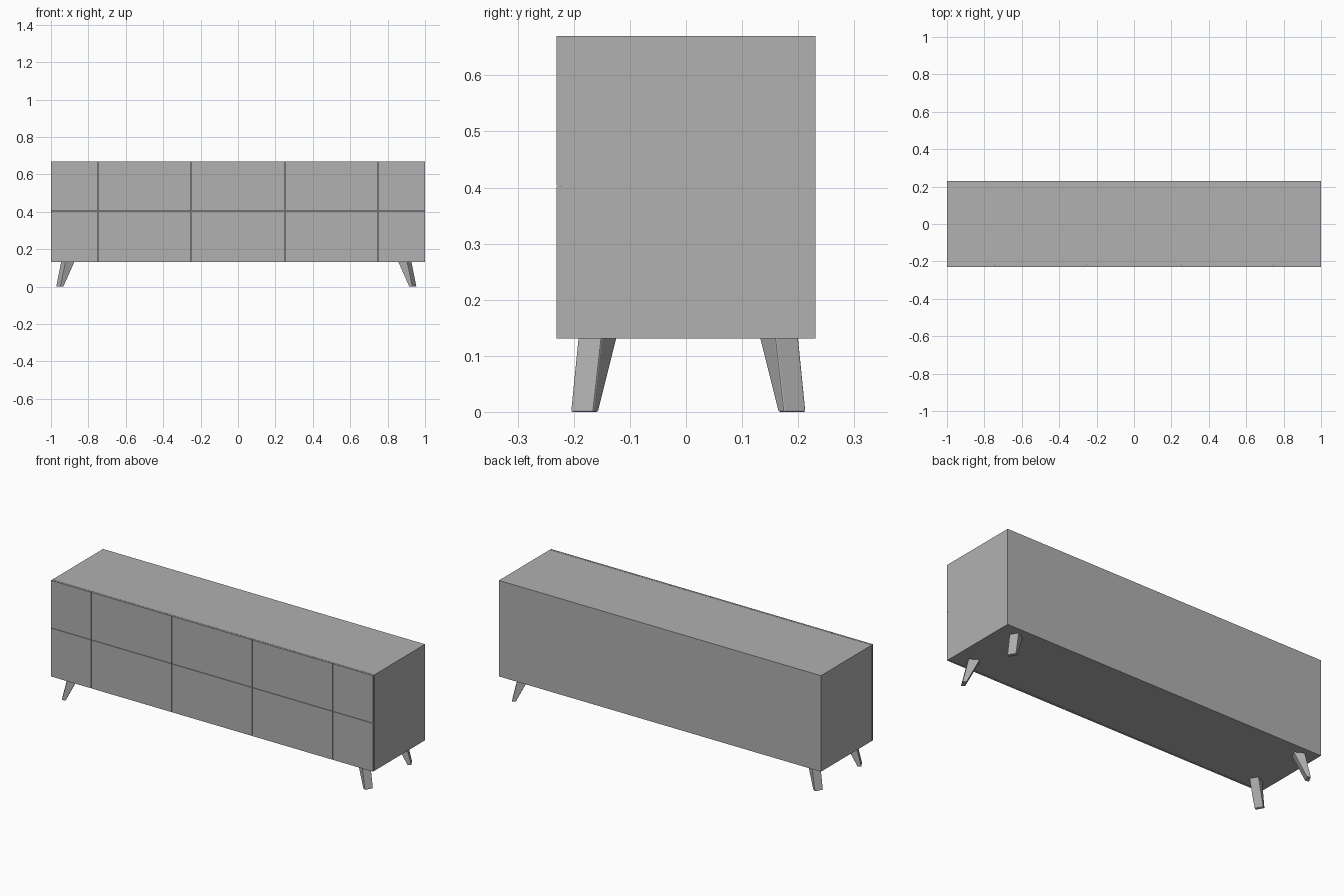
import bpy, bmesh, math
from mathutils import Vector

if "Cube" in bpy.data.objects:
    bpy.data.objects.remove(bpy.data.objects["Cube"])

Z0, ZM, Z1 = 0.131, 0.403, 0.670   # underside, drawer split, top

grey = bpy.data.materials.new("dark_grey")
grey.diffuse_color = (0.44, 0.44, 0.44, 1)
grey.use_nodes = True
grey.node_tree.nodes["Principled BSDF"].inputs["Base Color"].default_value = grey.diffuse_color


def make_object(name, bm):
    bmesh.ops.recalc_face_normals(bm, faces=bm.faces)
    mesh = bpy.data.meshes.new(name)
    bm.to_mesh(mesh)
    bm.free()
    mesh.materials.append(grey)
    ob = bpy.data.objects.new(name, mesh)
    bpy.context.collection.objects.link(ob)
    return ob


def box(name, lo, hi):
    bm = bmesh.new()
    bmesh.ops.create_cube(bm, size=1)
    for v in bm.verts:
        v.co = Vector([l + (c + 0.5) * (h - l) for c, l, h in zip(v.co, lo, hi)])
    return make_object(name, bm)


def leg(name, sx, sy):
    # tapered block, turned 30 degrees and splayed outwards
    ca, sa = math.cos(math.radians(30)), math.sin(math.radians(30))
    bm = bmesh.new()
    rings = []
    for cx, cy, z, a, b in ((0.944, 0.185, 0, 0.020, 0.046),
                            (0.9015, 0.162, Z0 + 0.0005, 0.056, 0.048)):
        ring = []
        for u, v in ((-1, -1), (1, -1), (1, 1), (-1, 1)):
            p, q = u * a / 2, v * b / 2
            x, y = cx + p * ca - q * sa, cy + p * sa + q * ca
            ring.append(bm.verts.new((sx * x - 0.009, sy * y + 0.004, z)))
        rings.append(ring)
    for i in range(4):
        j = (i + 1) % 4
        bm.faces.new((rings[0][i], rings[0][j], rings[1][j], rings[1][i]))
    bm.faces.new(rings[0])
    bm.faces.new(rings[1])
    # soften the long edges and the foot
    edges = [e for e in bm.edges if min(v.co.z for v in e.verts) < 0.01]
    bmesh.ops.bevel(bm, geom=edges, offset=0.003, segments=2, profile=0.5,
                    affect='EDGES')
    return make_object(name, bm)


# Cabinet body and the recessed strip behind the fronts
box("cabinet_body", (-1, -0.219, Z0), (1, 0.231, Z1))
box("front_backing", (-0.998, -0.2215, Z0 + 0.002), (0.998, -0.2185, Z1 - 0.002))

# Drawer fronts: two rows of eight panels with fine gaps
for row, (lo, hi) in enumerate(((Z0, ZM - 0.001), (ZM + 0.001, Z1))):
    for col in range(8):
        x0, x1 = -1 + col * 0.25, -0.75 + col * 0.25
        gap0 = 0 if col == 0 else (0.002 if col % 2 else 0.001)
        gap1 = 0 if col == 7 else (0.001 if col % 2 else 0.002)
        box(f"drawer_front_{row}_{col}", (x0 + gap0, -0.231, lo),
            (x1 - gap1, -0.2205, hi))

# Splayed legs
for sx, side in ((-1, "left"), (1, "right")):
    for sy, end in ((-1, "front"), (1, "back")):
        leg(f"{end}_{side}_leg", sx, sy)
